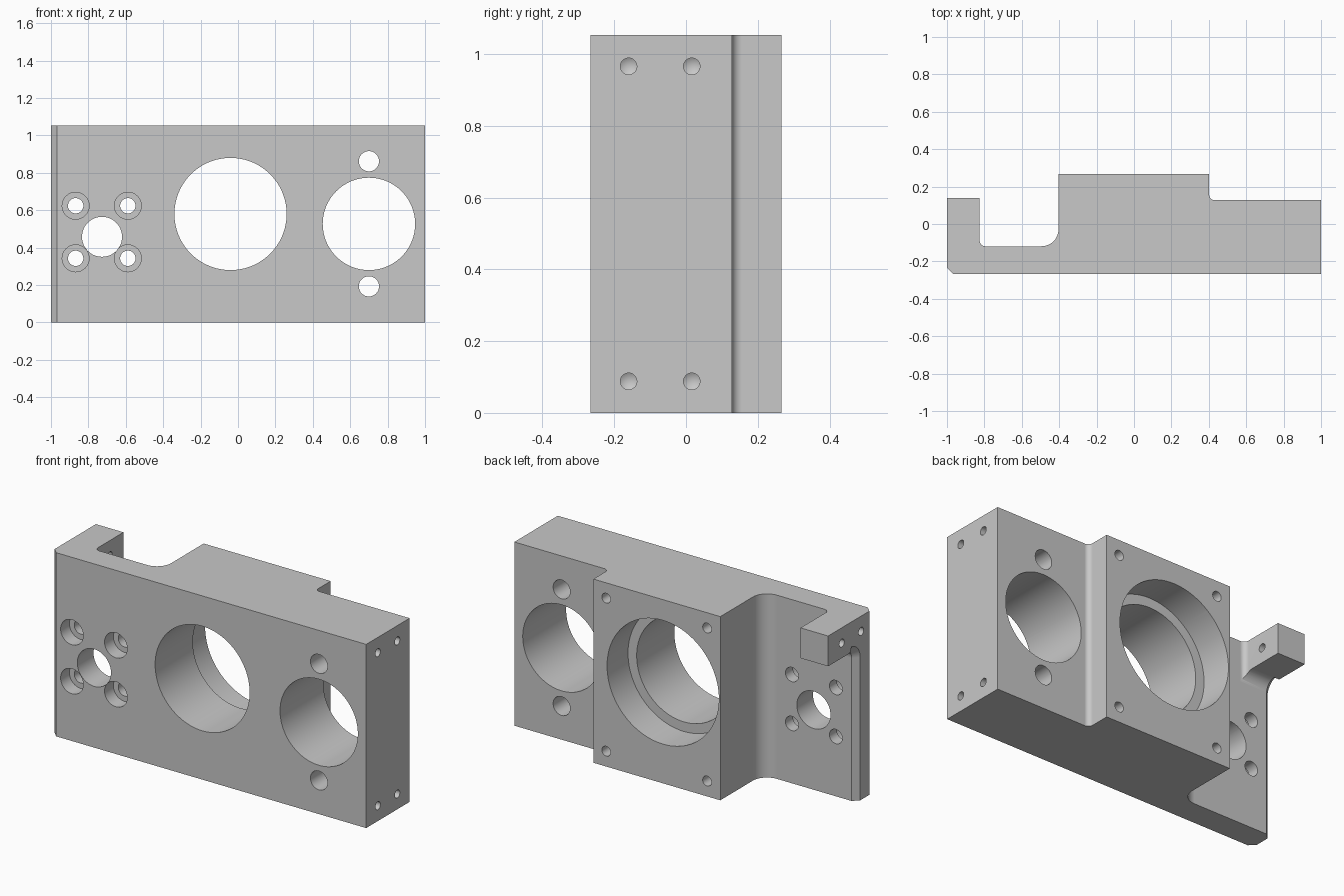
import bpy, bmesh, math
from mathutils import Vector, Matrix

cube = bpy.data.objects.get("Cube")
if cube:
    bpy.data.objects.remove(cube, do_unlink=True)

HEIGHT = 1.054
FRONT, BACK = -0.266, 0.266
FLOOR = -0.119
LIP, LIP_FILLET = 0.88, 0.06
CHAMFER = 0.032

metal = bpy.data.materials.new("machined_grey")
metal.use_nodes = True
GREY = (0.58, 0.58, 0.58, 1)
metal.diffuse_color = GREY
metal.node_tree.nodes["Principled BSDF"].inputs["Base Color"].default_value = GREY


def add_object(name, bm):
    bmesh.ops.recalc_face_normals(bm, faces=bm.faces)
    mesh = bpy.data.meshes.new(name)
    bm.to_mesh(mesh)
    bm.free()
    mesh.materials.append(metal)
    obj = bpy.data.objects.new(name, mesh)
    bpy.context.collection.objects.link(obj)
    return obj


def rounded(corners, steps=10):
    """Outline from (a, b, radius) corners, with square corners rounded."""
    outline = []
    for i, (a, b, r) in enumerate(corners):
        p = Vector((a, b))
        if not r:
            outline.append(p)
            continue
        u = (Vector(corners[i - 1][:2]) - p).normalized() * r
        v = (Vector(corners[(i + 1) % len(corners)][:2]) - p).normalized() * r
        for k in range(steps + 1):
            t = math.pi / 2 * k / steps
            outline.append(p + u * (1 - math.sin(t)) + v * (1 - math.cos(t)))
    return outline


def prism(name, outline, place, start, end):
    """Extrude an outline; place(a, b, depth) gives the 3D point."""
    bm = bmesh.new()
    face = bm.faces.new([bm.verts.new(place(p[0], p[1], start)) for p in outline])
    new = bmesh.ops.extrude_face_region(bm, geom=[face])["geom"]
    shift = Vector(place(0, 0, end)) - Vector(place(0, 0, start))
    bmesh.ops.translate(bm, vec=shift, verts=[g for g in new if isinstance(g, bmesh.types.BMVert)])
    return add_object(name, bm)


def cut(cutter):
    mod = body.modifiers.new("cut", "BOOLEAN")
    mod.operation = "DIFFERENCE"
    mod.solver = "EXACT"
    mod.object = cutter
    bpy.context.view_layer.objects.active = body
    bpy.ops.object.modifier_apply(modifier=mod.name)
    bpy.data.objects.remove(cutter, do_unlink=True)


def drill(start, direction, depth, radius, tip=False, sides=48):
    """Cut a round hole inwards from a surface point, optionally with a drill tip."""
    lead = 0.05
    start, direction = Vector(start), Vector(direction)
    bm = bmesh.new()
    bmesh.ops.create_cone(bm, cap_ends=True, segments=sides, radius1=radius,
                          radius2=radius, depth=depth + lead)
    if tip:
        end = max(bm.faces, key=lambda f: f.calc_center_median().z)
        centre = bmesh.ops.poke(bm, faces=[end])["verts"][0]
        centre.co.z += radius * 0.6
    turn = Vector((0, 0, 1)).rotation_difference(direction).to_matrix().to_4x4()
    middle = start + direction * (depth - lead) / 2
    bm.transform(Matrix.Translation(middle) @ turn)
    cut(add_object("hole_cutter", bm))


def upright(a, b, depth):
    return (a, b, depth)


def sideways(a, b, depth):
    return (depth, a, b)


# Stepped bracket body with filleted inside corners and chamfered front edge
body = prism("bracket_body", rounded([
    (CHAMFER - 1, FRONT, 0), (1, FRONT, 0), (1, 0.128, 0), (0.402, 0.128, 0.028),
    (0.402, BACK, 0), (-0.404, BACK, 0), (-0.404, FLOOR, 0.09),
    (-0.825, FLOOR, 0.03), (-0.825, 0.14, 0), (-1, 0.14, 0), (-1, FRONT + CHAMFER, 0),
]), upright, 0, HEIGHT)

# Remove the side lip below its top block, leaving a fillet under it
cut(prism("lip_cutter", rounded([
    (FLOOR, -0.1, 0), (0.3, -0.1, 0), (0.3, LIP, 0), (FLOOR, LIP, LIP_FILLET),
]), sideways, -1.1, -0.79))

# Chamfer the rear edge of the thin plate, following the fillet under the lip
bm = bmesh.new()
bm.from_mesh(body.data)
edges = [e for e in bm.edges if all(
    v.co.x < -0.999 and FLOOR - 0.001 < v.co.y < FLOOR + LIP_FILLET + 0.001
    and v.co.z < LIP + 0.001 for v in e.verts)]
bmesh.ops.bevel(bm, geom=edges, offset=CHAMFER, segments=1, profile=0.5, affect="EDGES")
bm.to_mesh(body.data)
bm.free()

INWARD, FORWARD = (0, 1, 0), (0, -1, 0)

# Main bore with a wider rear counterbore
drill((-0.04, FRONT, 0.58), INWARD, 0.7, 0.30, sides=96)
drill((-0.04, BACK, 0.58), FORWARD, 0.19, 0.355, sides=96)

# Second bore with a hole above and below
drill((0.70, FRONT, 0.527), INWARD, 0.6, 0.247, sides=96)
for z in (0.193, 0.862):
    drill((0.70, FRONT, z), INWARD, 0.6, 0.054)

# Small bore with four counterbored screw holes
drill((-0.727, FRONT, 0.458), INWARD, 0.3, 0.107)
for x in (-0.868, -0.589):
    for z in (0.343, 0.624):
        drill((x, FRONT, z), INWARD, 0.3, 0.041)
        drill((x, FRONT, z), INWARD, 0.08, 0.072)

# Blind holes in the end face and the rear block, and holes in the lip
LOW, HIGH = 0.088, 0.966
for y in (-0.16, 0.016):
    for z in (LOW, HIGH):
        drill((1, y, z), (-1, 0, 0), 0.14, 0.023, tip=True, sides=32)
    drill((-1, y, HIGH), (1, 0, 0), 0.25, 0.023, tip=True, sides=32)
for x in (-0.32, 0.32):
    for z in (LOW, HIGH):
        drill((x, BACK, z), FORWARD, 0.15, 0.028, tip=True, sides=32)

# Smooth bores and fillets, crisp machined edges
bpy.ops.object.select_all(action="DESELECT")
body.select_set(True)
bpy.context.view_layer.objects.active = body
bpy.ops.object.shade_smooth_by_angle(angle=math.radians(25))
weighted = body.modifiers.new("flat_faces", "WEIGHTED_NORMAL")
weighted.keep_sharp = True
